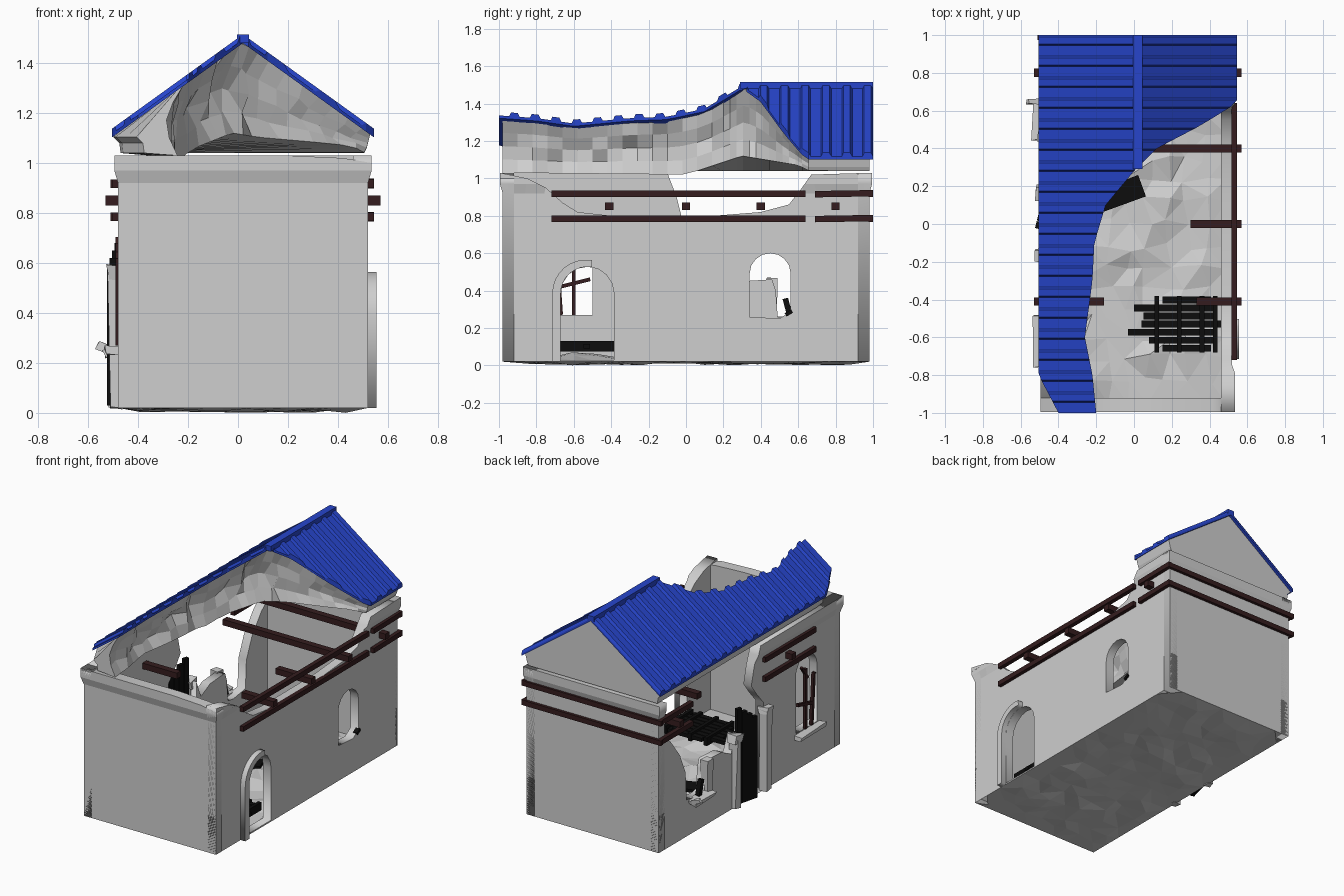
import bpy, bmesh, random
from math import sin, cos, pi, radians
from mathutils import Vector, Euler

random.seed(4)
if "Cube" in bpy.data.objects:
    bpy.data.objects.remove(bpy.data.objects["Cube"])


def material(name, rgb):
    m = bpy.data.materials.new(name)
    m.use_nodes = True
    m.diffuse_color = (*rgb, 1)
    m.node_tree.nodes["Principled BSDF"].inputs["Base Color"].default_value = (*rgb, 1)
    return m


STONE = material("pale stone", (0.62, 0.62, 0.62))
BLUE = material("blue roof", (0.02, 0.06, 0.6))
WOOD = material("dark red wood", (0.035, 0.012, 0.013))
BLACK = material("black wood", (0.004, 0.004, 0.004))


def finish(name, bm, mat):
    bmesh.ops.recalc_face_normals(bm, faces=bm.faces)
    me = bpy.data.meshes.new(name)
    bm.to_mesh(me)
    bm.free()
    me.materials.append(mat)
    ob = bpy.data.objects.new(name, me)
    bpy.context.collection.objects.link(ob)
    return ob


def box(name, lo, hi, mat, rot=(0, 0, 0), rough=0.0):
    bm = bmesh.new()
    bmesh.ops.create_cube(bm, size=1)
    lo, hi = Vector(lo), Vector(hi)
    r = Euler([radians(a) for a in rot]).to_matrix()
    for v in bm.verts:
        wob = Vector([random.uniform(-rough, rough) for _ in range(3)])
        v.co = (lo + hi) / 2 + r @ (v.co * (hi - lo) + wob)
    return finish(name, bm, mat)


def loft(name, sections, mat):
    bm = bmesh.new()
    rings = [[bm.verts.new(p) for p in s] for s in sections]
    n = len(rings[0])
    for a, b in zip(rings, rings[1:]):
        for i in range(n):
            j = (i + 1) % n
            bm.faces.new((a[i], a[j], b[j], b[i]))
    bm.faces.new(rings[0])
    bm.faces.new(rings[-1])
    return finish(name, bm, mat)


def lerp(pts, t):
    for (a, p), (b, q) in zip(pts, pts[1:]):
        if t <= b:
            return p + (q - p) * max(0, t - a) / (b - a)
    return pts[-1][1]


def arc(cx, cz, r, a0, a1, n=8):
    return [(cx + r * cos(radians(a0 + (a1 - a0) * i / n)),
             cz + r * sin(radians(a0 + (a1 - a0) * i / n))) for i in range(n + 1)]


def slab(name, loops, place, depth=0.06):
    """Outline with holes, given depth, then placed in the world by a function."""
    cu = bpy.data.curves.new(name + "_outline", "CURVE")
    cu.dimensions, cu.fill_mode, cu.extrude = "2D", "BOTH", depth / 2
    for loop in loops:
        sp = cu.splines.new("POLY")
        sp.points.add(len(loop) - 1)
        for p, (u, v) in zip(sp.points, loop):
            p.co = (u, v, 0, 1)
        sp.use_cyclic_u = True
    tmp = bpy.data.objects.new("outline", cu)
    bpy.context.collection.objects.link(tmp)
    me = bpy.data.meshes.new_from_object(tmp.evaluated_get(bpy.context.evaluated_depsgraph_get()))
    bm = bmesh.new()
    bm.from_mesh(me)
    bpy.data.objects.remove(tmp)
    bpy.data.meshes.remove(me)
    bpy.data.curves.remove(cu)
    bmesh.ops.remove_doubles(bm, verts=bm.verts, dist=0.0005)
    for v in bm.verts:
        v.co = place(*v.co)
    # flared cornice at the top of the outer faces
    for z in (0.92, 0.97):
        bmesh.ops.bisect_plane(bm, geom=bm.verts[:] + bm.edges[:] + bm.faces[:],
                               plane_co=(0, 0, z), plane_no=(0, 0, 1))
    for v in bm.verts:
        if v.co.z > 0.95:
            if abs(v.co.x - 0.02) > 0.499:
                v.co.x += 0.015 if v.co.x > 0 else -0.015
            if abs(v.co.y) > 0.979:
                v.co.y += 0.015 if v.co.y > 0 else -0.015
    return finish(name, bm, STONE)


def left_side(u, v, w):
    return Vector((0.49 + w, u, v))


def right_side(u, v, w):
    return Vector((-0.45 - w, u, v))


# Walls
slab("front_wall", [[(-.48, .02), (.52, .02), (.52, 1), (.42, 1.02), (.2, 1.03), (-.48, 1.03)]],
     lambda u, v, w: Vector((u, -0.95 - w, v)))
slab("back_wall", [[(-.48, .02), (.52, .02), (.52, 1.03), (-.48, 1.03)]],
     lambda u, v, w: Vector((u, 0.95 + w, v)))
door = [(-.67, .03), (-.385, .03)] + arc(-.5275, .385, .1425, 0, 180)
window = [(.34, .26), (.5, .25), (.56, .29)] + arc(.45, .49, .11, 0, 180)
slab("left_wall", [[(-.98, .02), (.98, .02), (.98, 1.03), (.67, 1.02), (.62, .95), (.55, .86),
                    (.4, .82), (.15, .8), (-.4, .8), (-.58, .82), (-.66, .87), (-.75, .95),
                    (-.85, 1), (-.98, 1.03)], door, window], left_side)
slab("right_wall", [[(-.98, .02), (-.15, .02), (-.15, .62), (-.08, .7), (-.02, .78), (-.05, .9),
                     (-.1, 1.03), (-.98, 1.03)],
                    [(-.73, .27), (-.5, .27), (-.5, .66)] + arc(-.615, .66, .115, 20, 160, 5)
                    + [(-.73, .66)]], right_side)
slab("broken_right_wall", [[(.15, .02), (.98, .02), (.98, 1.03), (.94, 1.0), (.92, .79), (.85, .73),
                            (.75, .6), (.69, .46), (.68, .27), (.55, .25), (.49, .26), (.48, .4),
                            (.46, .46), (.3, .45), (.2, .4), (.15, .52)]], right_side)

# Floor and underside
for name, base, amp, inset in (("rubble_floor", 0.025, 0.045, 0.03), ("underside", 0.02, -0.02, 0)):
    bm = bmesh.new()
    bmesh.ops.create_grid(bm, x_segments=9, y_segments=16, size=1)
    for v in bm.verts:
        inner = abs(v.co.x) < 0.95 and abs(v.co.y) < 0.95
        jx, jy = [random.uniform(-0.03, 0.03) * inner for _ in range(2)]
        v.co = (0.02 + v.co.x * (0.5 - inset) + jx, v.co.y * (0.98 - inset) + jy,
                base + amp * random.random() ** 2 * inner)
    bmesh.ops.triangulate(bm, faces=bm.faces)
    finish(name, bm, STONE)

# Broken roof: edge of the break, right eave, and lifted underside along the depth
BREAK = [(-1, -.2), (-.8, -.22), (-.6, -.26), (-.3, -.22), (-.1, -.21), (.1, -.15), (.28, 0),
         (.4, .12), (.52, .35), (.64, .545)]
EAVE = [(-1, -.4), (-.8, -.505), (1, -.505)]
UNDER = [(-1, 1.03), (0, 1.02), (.3, 1.12), (.6, 1.07), (.66, 1.04)]


def roof_z(x):
    return 1.49 - 0.72 * abs(x - 0.02)


sections = []
stations = [-.98 + .08 * i for i in range(15)] + [.2 + .035 * i for i in range(14)] + [.8, .98]
for y in stations:
    full = y >= 0.64
    e, l, zb = lerp(BREAK, y) - 0.015, lerp(EAVE, y), lerp(UNDER, y)
    top = roof_z(e) - 0.005
    pts = [(l + .035, 1.04), (l + .03, 1.08), (l + .005, 1.105), (min(.02, e - .02), None), (e, top)]
    for t, dent in ((.25, .03), (.5, .05), (.75, .035)):
        j = 0 if full else random.uniform(-.03, .03) - dent
        pts.append((e + j - .02 * t, top + (zb - top) * t))
    pts.append((e - .025, zb))
    sections.append([(x, y, roof_z(x) - .005 if z is None else z) for x, z in pts])
loft("broken_gable", sections, STONE)

# Ribbed roof sheets
pitch = 2 / 18
ribs = [(-1 + pitch * i + o, h) for i in range(18)
        for o, h in ((0, 0), (.055, 0), (.064, .02), (.1, .02))] + [(1, 0)]


def sheet(name, span, start):
    rows = []
    for y, h in ribs:
        if y < start:
            continue
        a, b = span(y)
        za, zb = roof_z(a), roof_z(b)
        rows.append([(a, y, za - .01), (a, y, za + .005 + h), (b, y, zb + .005 + h), (b, y, zb - .01)])
    loft(name, rows, BLUE)


sheet("right_roof_sheet", lambda y: (lerp(EAVE, y), min(.02, lerp(BREAK, y))), -1)
sheet("left_roof_sheet", lambda y: (.02, max(.021, min(.545, lerp(BREAK, y)))), .3)
box("ridge_cap", (-.005, .29, 1.48), (.045, 1, 1.515), BLUE)

# Timber bands round the walls
for z in (.785, .918):
    h = .017
    box("left_band", (.515, -.72, z - h), (.545, .64, z + h), WOOD)
    box("left_band_end", (.515, .69, z - h), (.545, 1, z + h), WOOD, (1, 0, 0))
    box("back_band", (-.51, .975, z - h), (.545, 1, z + h), WOOD)
    box("right_band", (-.505, -.69, z - h), (-.475, -.14, z + h), WOOD)
    box("right_band_end", (-.505, .64, z - h), (-.475, 1, z + h), WOOD)

# Cross beams, some snapped
for y, a, b in ((-.41, -.53, -.16), (-.41, .33, .57), (0, .3, .57), (.4, -.38, .57), (.8, -.53, .57)):
    box("cross_beam", (a, y - .022, .83), (b, y + .022, .87), WOOD)

# Left doorway: surviving part of the arched frame
frame = [(-.67, .02)] + arc(-.5275, .385, .1425, 180, 80) + arc(-.535, .385, .18, 80, 180) + [(-.715, .02)]
slab("left_door_frame", [frame], lambda u, v, w: Vector((.535 + w, u, v)), .04)
box("left_window_splinter", (.5, .53, .27), (.53, .57, .29), BLACK, (30, 0, 0))

# Right doorway: jambs, caps and the door left ajar
for y, top in ((.165, .5), (-.165, .57)):
    box("door_jamb", (-.515, y - .025, .02), (-.46, y + .025, top), STONE, rough=.008)
    box("jamb_cap", (-.52, y - .035, top - .03), (-.45, y + .035, top + .02), STONE, (8, 0, 0), .01)
for i in range(4):
    box("door_plank", (-.49 - .01 * i, .095 - .04 * i, .03), (-.465 - .01 * i, .133 - .04 * i, .68 - .03 * i),
        BLACK, (0, 0, -15))
box("fallen_board", (-.2, .1, .05), (.05, .22, .07), BLACK, (0, 0, 20))

# Right windows: sills, stubs and broken bars
box("front_sill", (-.535, -.76, .235), (-.46, -.48, .265), STONE, rough=.008)
box("back_sill", (-.535, .45, .23), (-.46, .66, .26), STONE, (0, -6, 0), .01)
box("back_sill_chip", (-.565, .635, .245), (-.5, .66, .275), STONE, (0, 20, 0), .006)
box("back_window_jamb", (-.51, .44, .26), (-.45, .485, .47), STONE, rough=.01)
box("back_window_splinter", (-.5, .53, .25), (-.47, .56, .36), BLACK, (15, 0, 0))
for y, top, tilt in ((-.6, .68, 0), (-.68, .62, 4)):
    box("window_bar", (-.49, y - .01, .27), (-.47, y + .01, top), WOOD, (tilt, 0, 0))
box("window_cross_bar", (-.49, -.68, .43), (-.47, -.51, .45), WOOD, (14, 0, 0))
box("window_bar_fork", (-.49, -.6, .6), (-.47, -.585, .71), WOOD, (-35, 0, 0))

# Fallen door on the floor: planks with rounded ends and bands
for i in range(7):
    t = (i - 3) / 3.4
    y = -.53 + .145 * t
    box("fallen_door_plank", (.25 - .21 * (1 - t * t) ** .5 - .08 * (i % 3 == 2), y - .018, .09),
        (.46 - .06 * abs(t), y + .018, .115), BLACK)
for x in (.12, .24, .36, .43):
    box("fallen_door_band", (x - .012, -.68, .075), (x + .012, -.38, .13), BLACK)
